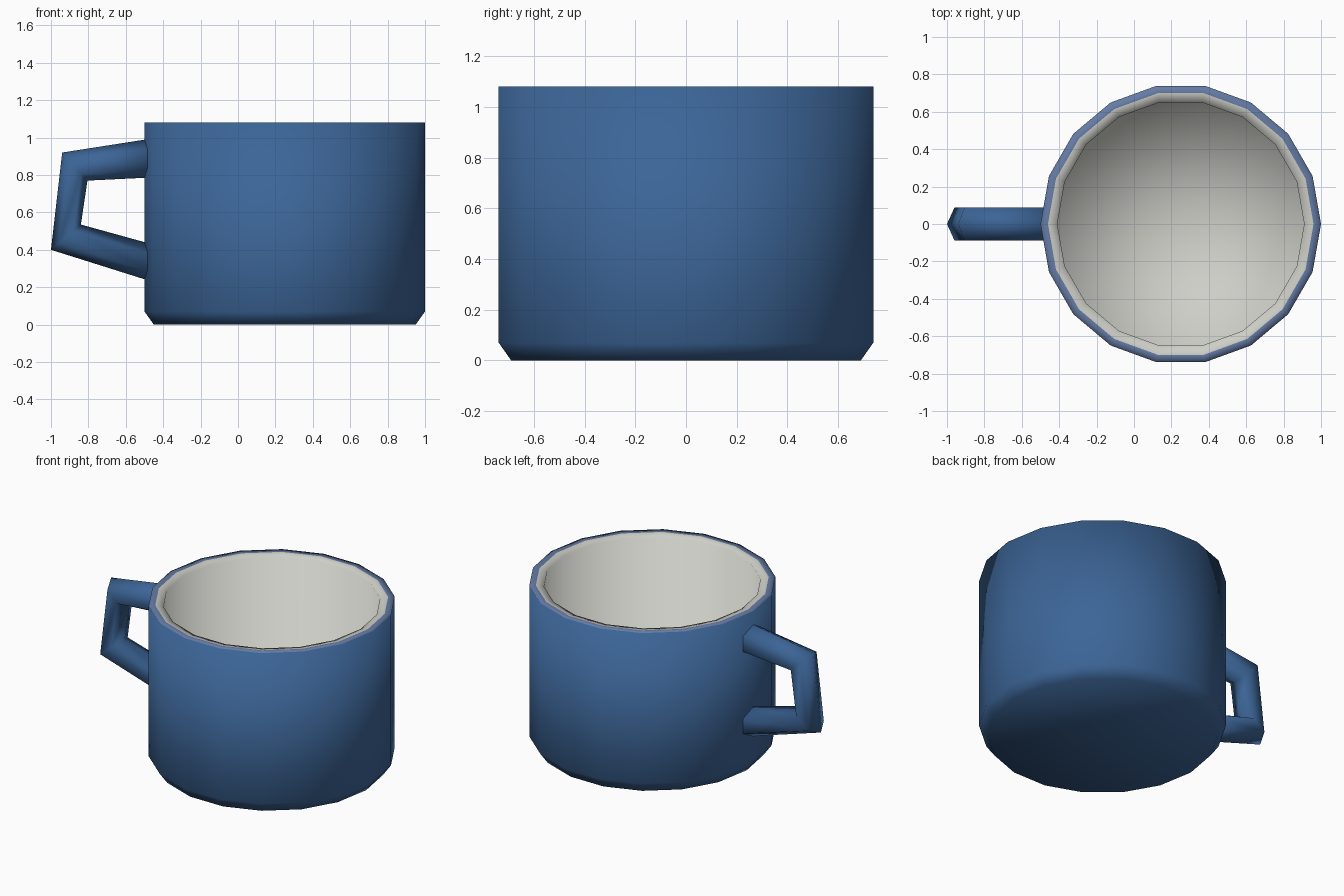
import bpy
import bmesh
from math import cos, sin, tau
from mathutils import Vector

default = bpy.data.objects.get("Cube")
if default:
    bpy.data.objects.remove(default, do_unlink=True)


def make_material(name, rgb):
    mat = bpy.data.materials.new(name)
    mat.use_nodes = True
    color = (*rgb, 1.0)
    mat.diffuse_color = color
    bsdf = mat.node_tree.nodes["Principled BSDF"]
    bsdf.inputs["Base Color"].default_value = color
    bsdf.inputs["Roughness"].default_value = 0.7
    return mat


BLUE = make_material("blue glaze", (0.045, 0.13, 0.31))
RIM = make_material("pale blue rim", (0.13, 0.20, 0.38))
CREAM = make_material("light grey lining", (0.62, 0.62, 0.58))


def finish(name, bm, materials):
    bmesh.ops.recalc_face_normals(bm, faces=bm.faces)
    for face in bm.faces:
        face.smooth = True
    mesh = bpy.data.meshes.new(name)
    bm.to_mesh(mesh)
    bm.free()
    for mat in materials:
        mesh.materials.append(mat)
    obj = bpy.data.objects.new(name, mesh)
    bpy.context.collection.objects.link(obj)
    return obj


def bridge(bm, ring_a, ring_b, material=0):
    """Join two equal rings with quads."""
    n = len(ring_a)
    for i in range(n):
        j = (i + 1) % n
        face = bm.faces.new((ring_a[i], ring_a[j], ring_b[j], ring_b[i]))
        face.material_index = material


def fan(bm, ring, center, material=0):
    """Close a ring with triangles around a centre point."""
    hub = bm.verts.new(center)
    for i in range(len(ring)):
        face = bm.faces.new((ring[i], ring[(i + 1) % len(ring)], hub))
        face.material_index = material


# Cup: turned profile from the foot, over the rim, down to the inner floor
SIDES = 18
CENTER_X = 0.25
FLOOR_Z = 0.09
profile = [(0.70, 0.0), (0.75, 0.07), (0.75, 1.08),
           (0.71, 1.08), (0.66, 1.07), (0.66, FLOOR_Z)]
band_materials = [0, 0, 1, 2, 2]

bm = bmesh.new()
rings = []
for radius, z in profile:
    angles = [tau * i / SIDES for i in range(SIDES)]
    rings.append([bm.verts.new((CENTER_X + radius * cos(a), radius * sin(a), z))
                  for a in angles])
for lower, upper, mat in zip(rings, rings[1:], band_materials):
    bridge(bm, lower, upper, mat)
fan(bm, rings[0], (CENTER_X, 0, 0), 0)
fan(bm, rings[-1], (CENTER_X, 0, FLOOR_Z), 2)
finish("cup", bm, [BLUE, RIM, CREAM])

# Handle: six-sided tube with mitred corners, given by its outer and inner edge
outer_edge = [(-0.46, 0.995), (-0.94, 0.92), (-1.0, 0.40), (-0.46, 0.23)]
inner_edge = [(-0.46, 0.787), (-0.805, 0.77), (-0.84, 0.535), (-0.46, 0.43)]
HALF_WIDTH = 0.088

bm = bmesh.new()
rings = []
for (ox, oz), (ix, iz) in zip(outer_edge, inner_edge):
    outer, inner = Vector((ox, 0, oz)), Vector((ix, 0, iz))
    middle, half = (outer + inner) / 2, (outer - inner) / 2
    side = Vector((0, HALF_WIDTH / sin(tau / 6), 0))
    rings.append([bm.verts.new(middle + half * cos(tau * k / 6) + side * sin(tau * k / 6))
                  for k in range(6)])
for ring_a, ring_b in zip(rings, rings[1:]):
    bridge(bm, ring_a, ring_b)
bm.faces.new(rings[0])
bm.faces.new(rings[-1])
finish("handle", bm, [BLUE])
